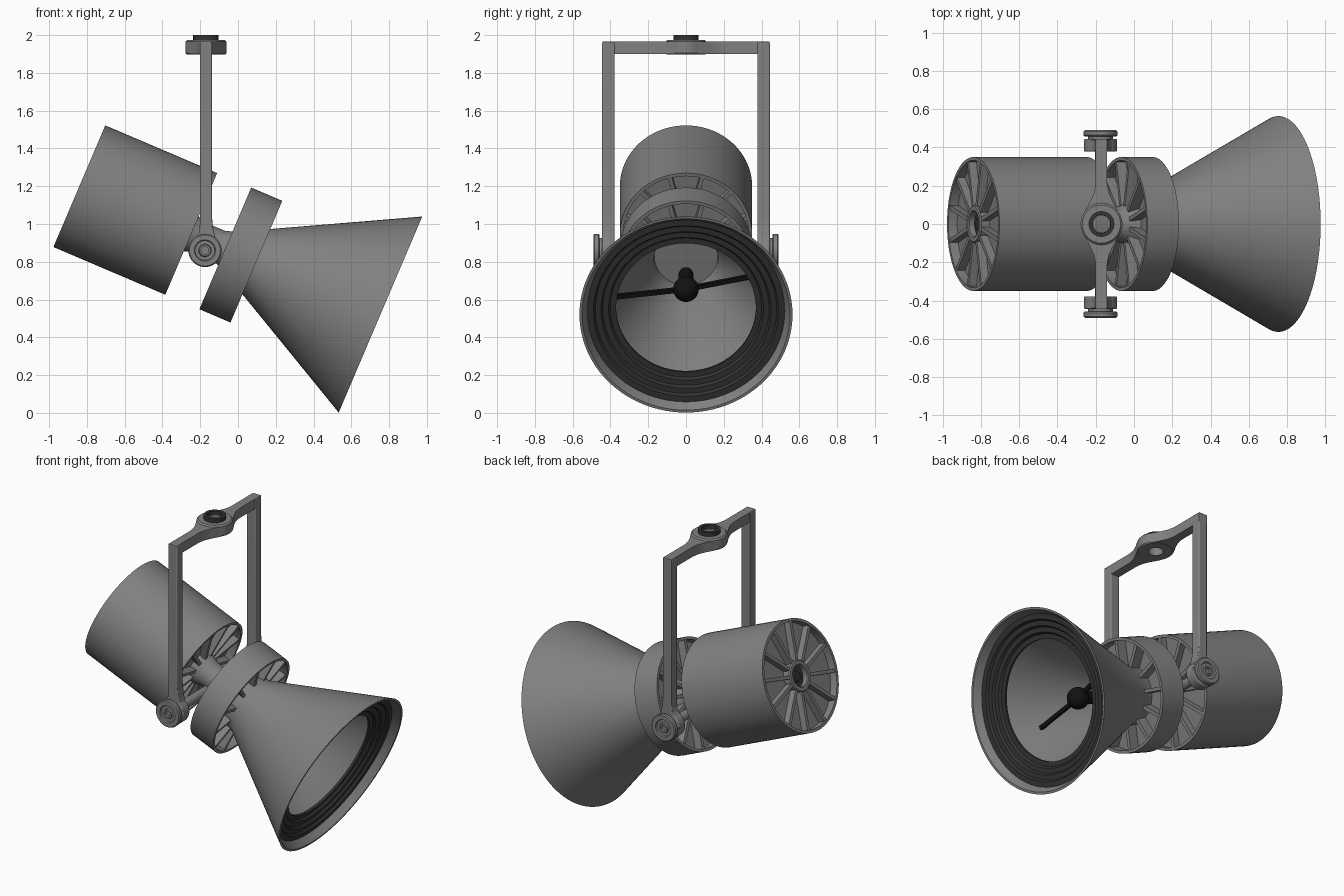
import bpy, bmesh, math
from mathutils import Matrix, Vector

cube = bpy.data.objects.get("Cube")
if cube:
    bpy.data.objects.remove(cube)


def material(name, value):
    m = bpy.data.materials.new(name)
    m.use_nodes = True
    col = (value, value, value, 1)
    m.diffuse_color = col
    m.node_tree.nodes["Principled BSDF"].inputs["Base Color"].default_value = col
    return m


GREY = material("mid grey", 0.22)
DARK = material("charcoal", 0.035)
BLACK = material("black", 0.006)


def finish(name, bm, mat, matrix=Matrix(), bevel=0):
    bmesh.ops.recalc_face_normals(bm, faces=bm.faces)
    me = bpy.data.meshes.new(name)
    bm.to_mesh(me)
    bm.free()
    me.polygons.foreach_set("use_smooth", [True] * len(me.polygons))
    me.set_sharp_from_angle(angle=math.radians(30))
    me.materials.append(mat)
    ob = bpy.data.objects.new(name, me)
    ob.matrix_world = matrix
    bpy.context.collection.objects.link(ob)
    if bevel:
        mod = ob.modifiers.new("bevel", "BEVEL")
        mod.width = bevel
        mod.segments = 2
        mod.limit_method = "ANGLE"
    return ob


def lathe(name, profile, mat, matrix=Matrix(), steps=72):
    """Spin (radius, height) points about local z; rings close on themselves."""
    bm = bmesh.new()
    vs = [bm.verts.new((r, 0, h)) for r, h in profile]
    pairs = list(zip(vs, vs[1:]))
    if profile[0][0] > 0:
        pairs.append((vs[-1], vs[0]))
    es = [bm.edges.new(p) for p in pairs]
    bmesh.ops.spin(bm, geom=vs + es, cent=(0, 0, 0), axis=(0, 0, 1),
                   angle=math.tau, steps=steps)
    bmesh.ops.remove_doubles(bm, verts=bm.verts, dist=1e-5)
    return finish(name, bm, mat, matrix)


def prism(name, outline, offset, mat, bevel=0):
    """Extrude a closed 3D outline along an offset."""
    bm = bmesh.new()
    face = bm.faces.new([bm.verts.new(p) for p in outline])
    out = bmesh.ops.extrude_face_region(bm, geom=[face])
    moved = [v for v in out["geom"] if isinstance(v, bmesh.types.BMVert)]
    bmesh.ops.translate(bm, verts=moved, vec=Vector(offset))
    return finish(name, bm, mat, bevel=bevel)


def spokes(name, angles, r0, r1, h0, h1, width, mat, matrix):
    """Radial bars between two radii and two heights."""
    bm = bmesh.new()
    for a in angles:
        m = (Matrix.Rotation(a, 4, "Z")
             @ Matrix.Translation(((r0 + r1) / 2, 0, (h0 + h1) / 2))
             @ Matrix.Diagonal((r1 - r0, width, h1 - h0, 1)))
        bmesh.ops.create_cube(bm, size=1, matrix=m)
    return finish(name, bm, mat, matrix)


# Lamp frame: local z runs along the lamp axis from the rear cap
LAMP = Matrix.Translation((-0.84, 0, 1.2)) @ Matrix.Rotation(math.radians(113.08), 4, "Y")
DOZEN = [math.tau * (i + 0.5) / 12 for i in range(12)]

# Rear housing with recessed ribbed caps
lathe("rear_housing", [(0, 0.05), (0.332, 0.05), (0.332, 0), (0.35, 0), (0.35, 0.644),
                       (0.332, 0.644), (0.332, 0.594), (0, 0.594)], GREY, LAMP)
spokes("rear_cap_ribs", DOZEN, 0.08, 0.336, 0.006, 0.055, 0.022, GREY, LAMP)
spokes("front_cap_ribs", DOZEN, 0.08, 0.336, 0.59, 0.638, 0.022, GREY, LAMP)
lathe("rear_hub", [(0.065, 0.06), (0.065, 0.005), (0.072, 0), (0.092, 0),
                   (0.098, 0.006), (0.098, 0.06)], GREY, LAMP)
lathe("rear_hub_plug", [(0, 0.025), (0.03, 0.025), (0.035, 0.035), (0.067, 0.035),
                        (0.067, 0.055), (0, 0.055)], DARK, LAMP)

# Neck and cooling ring
lathe("neck", [(0, 0.58), (0.11, 0.58), (0.1, 0.645), (0.085, 0.69), (0.085, 0.8),
               (0.1, 0.85), (0.13, 0.91), (0, 0.91)], GREY, LAMP)
lathe("cooling_ring", [(0, 0.9), (0.332, 0.9), (0.332, 0.84), (0.35, 0.84), (0.35, 1.019),
                       (0.332, 1.019), (0.332, 0.94), (0, 0.94)], GREY, LAMP)
spokes("ring_rear_ribs", DOZEN, 0.08, 0.336, 0.846, 0.905, 0.022, GREY, LAMP)
spokes("ring_front_ribs", DOZEN, 0.178, 0.336, 0.935, 1.01, 0.022, GREY, LAMP)

# Flared hood and its stepped baffle
lathe("hood", [(0.18, 0.942), (0.188, 1.019), (0.564, 1.733), (0.55, 1.733),
               (0.172, 1.015), (0.168, 0.942)], GREY, LAMP, 96)
lathe("baffle", [(0.523, 1.685), (0.49, 1.685), (0.48, 1.67), (0.45, 1.67), (0.44, 1.655),
                 (0.41, 1.655), (0.4, 1.64), (0.37, 1.64), (0.37, 1.625), (0.49, 1.625)],
      DARK, LAMP, 96)

# Bulb shield: ball, rounded stem and two support arms
ball = [(0.068 * math.sin(t), 1.39 + 0.068 * math.cos(t))
        for t in (math.pi * i / 14 for i in range(15))]
lathe("bulb_ball", [(max(r, 0) if 0 < i < 14 else 0, h) for i, (r, h) in enumerate(ball)],
      BLACK, LAMP, 32)
lathe("bulb_stem", [(0, 1.16), (0.025, 1.167), (0.038, 1.185), (0.04, 1.21), (0.04, 1.38),
                    (0, 1.38)], BLACK, LAMP, 32)
spokes("bulb_arms", [math.atan2(-0.345, 0.04), math.atan2(0.33, -0.07)],
       0.03, 0.368, 1.378, 1.402, 0.024, BLACK, LAMP)

# Yoke: hub, flared top arms, legs with round feet, pivot knobs
YX, PX, PZ = -0.17, -0.175, 0.86
HUB = Matrix.Translation((YX, 0, 0))
lathe("yoke_hub", [(0.045, 1.898), (0.103, 1.898), (0.109, 1.905), (0.109, 1.965),
                   (0.1, 1.974), (0.045, 1.974)], GREY, HUB)
lathe("mount_collar", [(0.048, 1.96), (0.067, 1.96), (0.067, 2.0), (0.048, 2.0)], DARK, HUB)

flare = [(0.03, 0.443), (0.03, 0.21), (0.038, 0.165), (0.058, 0.12), (0.09, 0.062)]
foot = [(PX + 0.086 * math.cos(a), PZ + 0.086 * math.sin(a))
        for a in (math.radians(50 - 290 * i / 28) for i in range(29))]
leg = ([(YX - 0.032, 1.964), (YX + 0.032, 1.964), (YX + 0.032, 1.04), (YX + 0.038, 0.98)]
       + foot + [(YX - 0.036, 0.955), (YX - 0.032, 1.0)])

for side, s in (("front", -1), ("back", 1)):
    arm = [(YX + x, s * y, 1.9) for x, y in flare]
    arm += [(YX - x, s * y, 1.9) for x, y in reversed(flare)]
    prism(side + "_yoke_arm", arm, (0, 0, 0.065), GREY)
    prism(side + "_yoke_leg", [(x, s * 0.378, z) for x, z in leg], (0, s * 0.066, 0),
          GREY, 0.006)
    pivot = Matrix.Translation((PX, 0, PZ)) @ Matrix.Rotation(-s * math.pi / 2, 4, "X")
    lathe(side + "_pivot_knob", [(0, 0.43), (0.065, 0.43), (0.065, 0.458), (0.082, 0.458),
                                 (0.088, 0.464), (0.088, 0.484), (0.082, 0.49),
                                 (0.056, 0.49), (0.052, 0.48), (0.034, 0.48),
                                 (0.03, 0.488), (0.02, 0.488), (0.02, 0.47), (0, 0.47)],
          GREY, pivot, 48)
    lathe(side + "_pivot_axle", [(0, 0), (0.03, 0), (0.03, 0.44), (0, 0.44)],
          GREY, pivot, 32)
